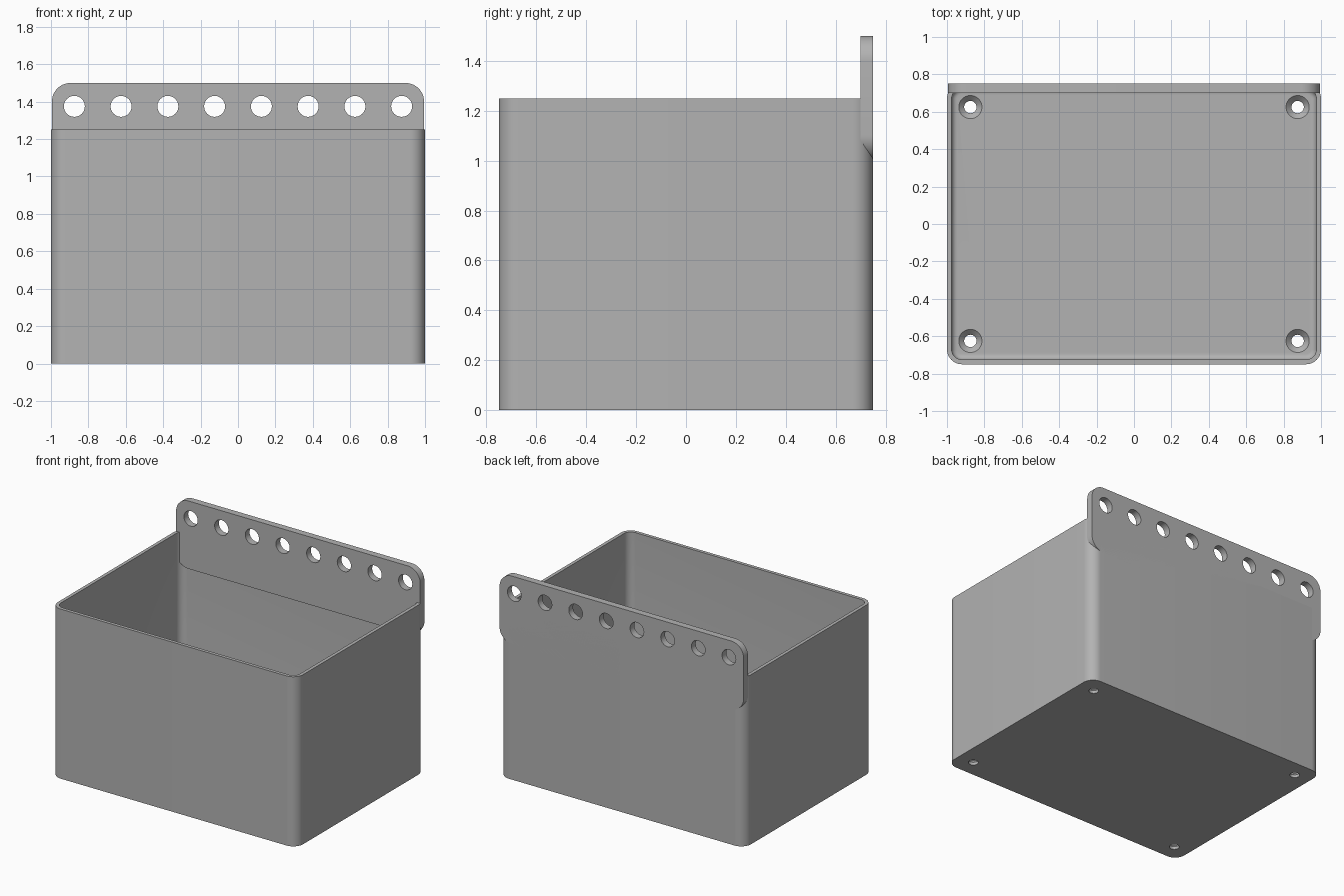
import bpy, bmesh
from math import sin, cos, pi, radians
from mathutils import Matrix

if "Cube" in bpy.data.objects:
    bpy.data.objects.remove(bpy.data.objects["Cube"])

grey = bpy.data.materials.new("plain grey")
grey.use_nodes = True
COLOUR = (0.45, 0.45, 0.45, 1)
grey.diffuse_color = COLOUR
grey.node_tree.nodes["Principled BSDF"].inputs["Base Color"].default_value = COLOUR


def rounded_rect(hx, hy, r, steps=12):
    """Counter-clockwise outline of a rectangle with round corners."""
    pts = []
    for k, (sx, sy) in enumerate([(1, 1), (-1, 1), (-1, -1), (1, -1)]):
        for i in range(steps + 1):
            a = (k + i / steps) * pi / 2
            pts.append((sx * (hx - r) + r * cos(a), sy * (hy - r) + r * sin(a)))
    return pts


def loft(name, sections, matrix=Matrix()):
    """Solid through rounded rectangles (half x, half y, radius, z)."""
    bm = bmesh.new()
    rings = [[bm.verts.new((x, y, z)) for x, y in rounded_rect(hx, hy, r)]
             for hx, hy, r, z in sections]
    for a, b in zip(rings, rings[1:]):
        for i in range(len(a)):
            j = (i + 1) % len(a)
            bm.faces.new((a[i], a[j], b[j], b[i]))
    bm.faces.new(rings[0][::-1])
    bm.faces.new(rings[-1])
    bm.transform(matrix)
    bmesh.ops.recalc_face_normals(bm, faces=bm.faces)
    mesh = bpy.data.meshes.new(name)
    bm.to_mesh(mesh)
    bm.free()
    obj = bpy.data.objects.new(name, mesh)
    bpy.context.collection.objects.link(obj)
    mesh.materials.append(grey)
    return obj


def cut(obj, cutters):
    """Subtract the cutters, bake the result and drop them."""
    for c in cutters:
        mod = obj.modifiers.new("hole", 'BOOLEAN')
        mod.operation, mod.solver, mod.object = 'DIFFERENCE', 'EXACT', c
    bpy.ops.object.select_all(action='DESELECT')
    bpy.context.view_layer.objects.active = obj
    obj.select_set(True)
    for mod in list(obj.modifiers):
        bpy.ops.object.modifier_apply(modifier=mod.name)
    for c in cutters:
        bpy.data.objects.remove(c)
    bpy.ops.object.shade_smooth_by_angle(angle=radians(30))


def cone(r1, r2, depth, location, rotation=(0, 0, 0)):
    bpy.ops.mesh.primitive_cone_add(vertices=40, radius1=r1, radius2=r2, depth=depth,
                                    location=location, rotation=rotation)
    obj = bpy.context.object
    obj.name = "hole_cutter"
    obj.hide_render = True
    obj.data.materials.append(grey)
    return obj


# Open box: outer skin, rim, inner walls and a filleted floor
WALL, FLOOR, FILLET = 0.025, 0.05, 0.03
sections = [(1, 0.75, 0.08, 0), (1, 0.75, 0.08, 1.25),
            (1 - WALL, 0.75 - WALL, 0.055, 1.25)]
for i in range(7):
    a = i / 6 * pi / 2
    inset = WALL + FILLET * (1 - cos(a))
    sections.append((1 - inset, 0.75 - inset, 0.08 - inset,
                     FLOOR + FILLET * (1 - sin(a))))
box = loft("box", sections)

# Countersunk screw holes in the floor corners
screws = []
for x in (-0.875, 0.875):
    for y in (-0.625, 0.625):
        screws.append(cone(0.033, 0.033, 0.2, (x, y, 0.05)))
        screws.append(cone(0.033, 0.063, 0.03, (x, y, FLOOR - 0.014)))
cut(box, screws)

# Upright hanging plate at the back with a row of round holes
upright = Matrix.Translation((0, 0.725, 1.25)) @ Matrix.Rotation(pi / 2, 4, 'X')
plate = loft("hanging_plate", [(0.995, 0.25, 0.1, -0.025), (0.995, 0.25, 0.1, 0.025)], upright)
cut(plate, [cone(0.056, 0.056, 0.2, (-0.875 + 0.25 * i, 0.725, 1.375), (pi / 2, 0, 0))
            for i in range(8)])
